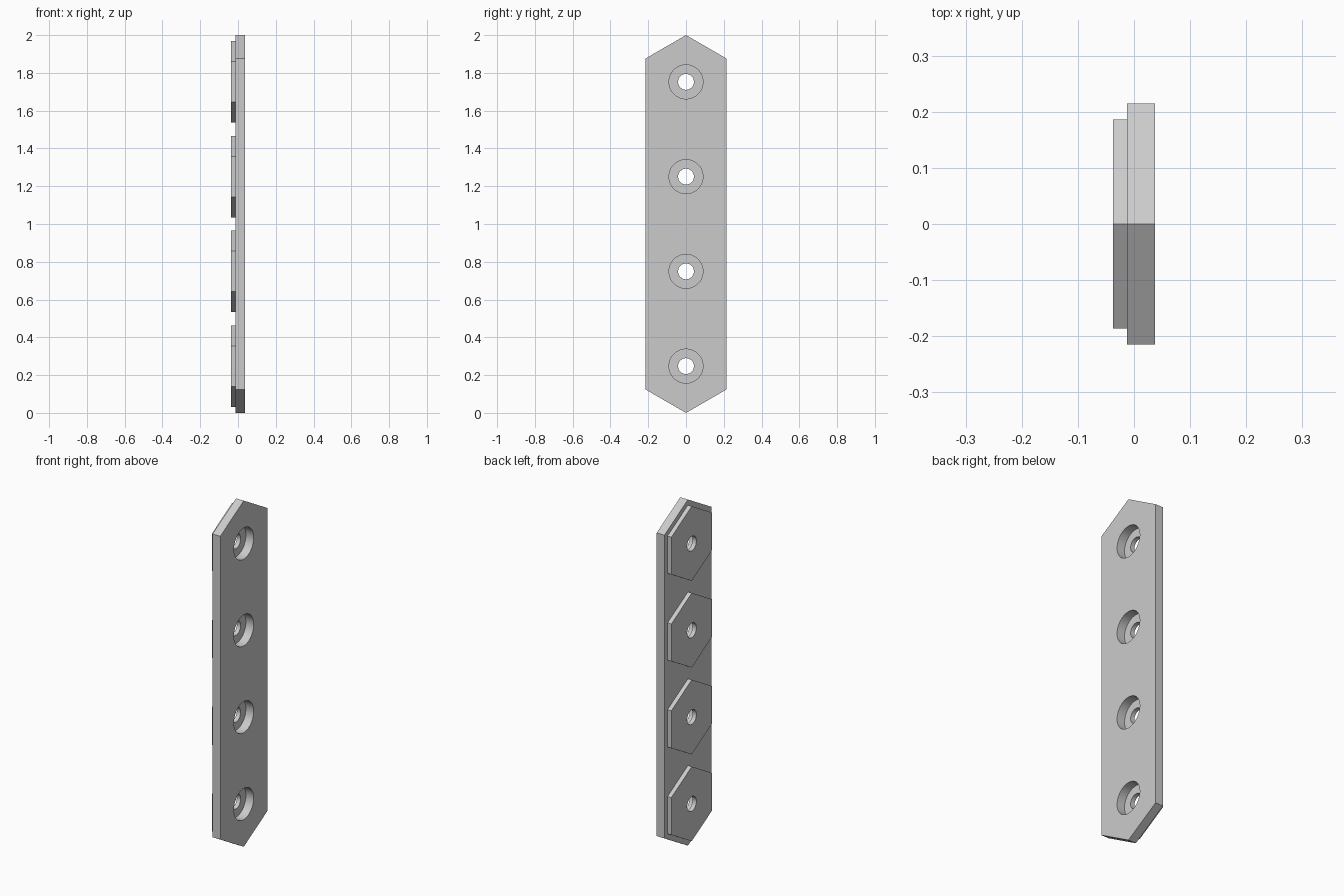
import bpy
import bmesh
from math import sin, cos, pi, radians

cube = bpy.data.objects.get("Cube")
if cube:
    bpy.data.objects.remove(cube, do_unlink=True)

PLATE_R = 0.2476            # corner radius of the plate's pointed ends
PAD_R = 0.2155              # corner radius of the hexagonal pads
BACK, STEP, FACE = -0.037, -0.0125, 0.037
CENTRES = [PLATE_R + i * (2 - 2 * PLATE_R) / 3 for i in range(4)]

grey = bpy.data.materials.new("light grey")
grey.use_nodes = True
colour = (0.6, 0.6, 0.6, 1)
grey.diffuse_color = colour
grey.node_tree.nodes["Principled BSDF"].inputs["Base Color"].default_value = colour


def ring(radius, z, sides):
    """Regular polygon in the y-z plane with one corner pointing up."""
    angles = [2 * pi * i / sides + pi / 2 for i in range(sides)]
    return [(radius * cos(a), z + radius * sin(a)) for a in angles]


def slab(name, outline, holes, x0, x1):
    """Extrude an outline with holes from x0 to x1."""
    curve = bpy.data.curves.new(name + "_profile", 'CURVE')
    curve.dimensions = '2D'
    curve.fill_mode = 'BOTH'
    curve.extrude = (x1 - x0) / 2
    for points in [outline] + holes:
        spline = curve.splines.new('POLY')
        spline.points.add(len(points) - 1)
        for p, (y, z) in zip(spline.points, points):
            p.co = (y, z, 0, 1)
        spline.use_cyclic_u = True
    helper = bpy.data.objects.new(name + "_profile", curve)
    bpy.context.collection.objects.link(helper)
    bpy.context.view_layer.update()
    mesh = bpy.data.meshes.new_from_object(
        helper.evaluated_get(bpy.context.evaluated_depsgraph_get()))
    bpy.data.objects.remove(helper, do_unlink=True)

    # weld caps to walls
    bm = bmesh.new()
    bm.from_mesh(mesh)
    bmesh.ops.remove_doubles(bm, verts=bm.verts, dist=0.0001)
    bmesh.ops.recalc_face_normals(bm, faces=bm.faces)
    bm.to_mesh(mesh)
    bm.free()

    mesh.materials.clear()
    mesh.materials.append(grey)
    obj = bpy.data.objects.new(name, mesh)
    obj.rotation_euler = (radians(90), 0, radians(90))
    obj.location.x = (x0 + x1) / 2
    bpy.context.collection.objects.link(obj)
    bpy.ops.object.select_all(action='DESELECT')
    obj.select_set(True)
    bpy.context.view_layer.objects.active = obj
    bpy.ops.object.shade_smooth_by_angle(angle=radians(25))


# Long plate: a hexagon stretched between the end centres, with counterbores
outline = [(y, z + (CENTRES[-1] if z > 0 else CENTRES[0]))
           for y, z in ring(PLATE_R, 0, 6)]
slab("plate", outline, [ring(0.09, z, 48) for z in CENTRES], STEP, FACE)

# Hexagonal pads with screw holes; they form the counterbore floors
for i, z in enumerate(CENTRES):
    slab(f"hex_pad_{i + 1}", ring(PAD_R, z, 6), [ring(0.042, z, 48)], BACK, STEP)
